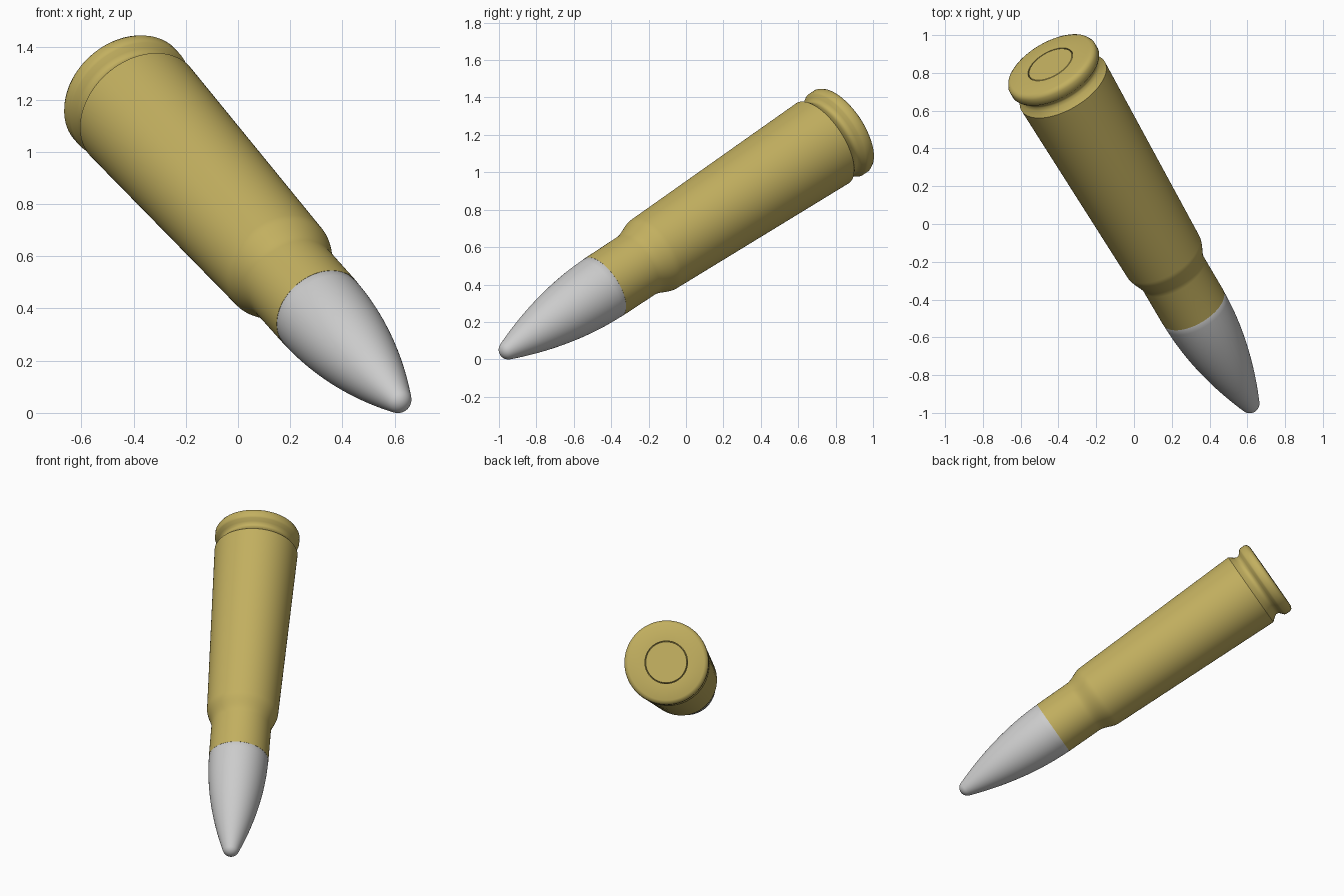
import bpy, bmesh, math
from mathutils import Vector

if "Cube" in bpy.data.objects:
    bpy.data.objects.remove(bpy.data.objects["Cube"])

BASE = Vector((-0.443, 0.845, 1.231))        # centre of the case head
AXIS = Vector((0.441, -0.750, -0.493)).normalized()
LENGTH, MOUTH, SIDES = 2.445, 1.715, 96


def lathe(name, profile, color):
    """Revolve (radius, distance from head) points around the tilted axis."""
    bm = bmesh.new()
    verts = [bm.verts.new((r, 0, s)) for r, s in profile]
    edges = [bm.edges.new(p) for p in zip(verts, verts[1:])]
    bmesh.ops.spin(bm, geom=verts + edges, cent=(0, 0, 0), axis=(0, 0, 1),
                   angle=math.tau, steps=SIDES)
    bmesh.ops.remove_doubles(bm, verts=bm.verts, dist=1e-4)
    bmesh.ops.recalc_face_normals(bm, faces=bm.faces)
    mesh = bpy.data.meshes.new(name)
    bm.to_mesh(mesh)
    bm.free()
    obj = bpy.data.objects.new(name, mesh)
    bpy.context.collection.objects.link(obj)
    obj.location = BASE
    obj.rotation_mode = 'QUATERNION'
    obj.rotation_quaternion = AXIS.to_track_quat('Z', 'Y')
    mat = bpy.data.materials.new(name + "_material")
    mat.diffuse_color = color
    mat.use_nodes = True
    mat.node_tree.nodes["Principled BSDF"].inputs["Base Color"].default_value = mat.diffuse_color
    mesh.materials.append(mat)
    bpy.ops.object.select_all(action='DESELECT')
    obj.select_set(True)
    bpy.context.view_layer.objects.active = obj
    bpy.ops.object.shade_smooth_by_angle(angle=math.radians(40))
    return obj


brass = (0.54, 0.43, 0.115, 1)
steel = (0.55, 0.55, 0.55, 1)

# Case: head, rim, soft extractor groove, tapered body, soft shoulder, neck
shoulder = []
for i in range(13):
    t = i / 12
    ease = t * t * (3 - 2 * t)
    shoulder.append((0.220 - 0.036 * ease, 1.35 + 0.13 * t))
lathe("case", [(0, 0.02), (0.132, 0.02), (0.132, 0), (0.235, 0), (0.252, 0.009),
               (0.26, 0.024), (0.26, 0.058), (0.254, 0.068), (0.236, 0.082),
               (0.226, 0.095), (0.224, 0.108), (0.232, 0.124), (0.246, 0.142),
               (0.256, 0.153)] + shoulder +
      [(0.184, MOUTH), (0.17, MOUTH), (0.17, MOUTH - 0.03)], brass)

# Primer cap set into the head
lathe("primer", [(0, 0), (0.126, 0), (0.129, 0.003), (0.129, 0.02)], brass)

# Bullet: curved ogive blending tangentially into a round nose
nose, power, start = 0.052, 1.9, 0.183
tilt = math.radians(20.5)
tip_r = nose * math.cos(tilt)
span = LENGTH - nose + nose * math.sin(tilt) - MOUTH
profile = [(0.168, MOUTH - 0.03), (start, MOUTH - 0.001)]
for i in range(1, 21):
    t = i / 20
    profile.append((start - (start - tip_r) * t ** power, MOUTH + span * t))
for i in range(1, 9):
    a = tilt + i / 8 * (math.pi / 2 - tilt)
    profile.append((nose * math.cos(a), LENGTH - nose + nose * math.sin(a)))
lathe("bullet", profile, steel)
